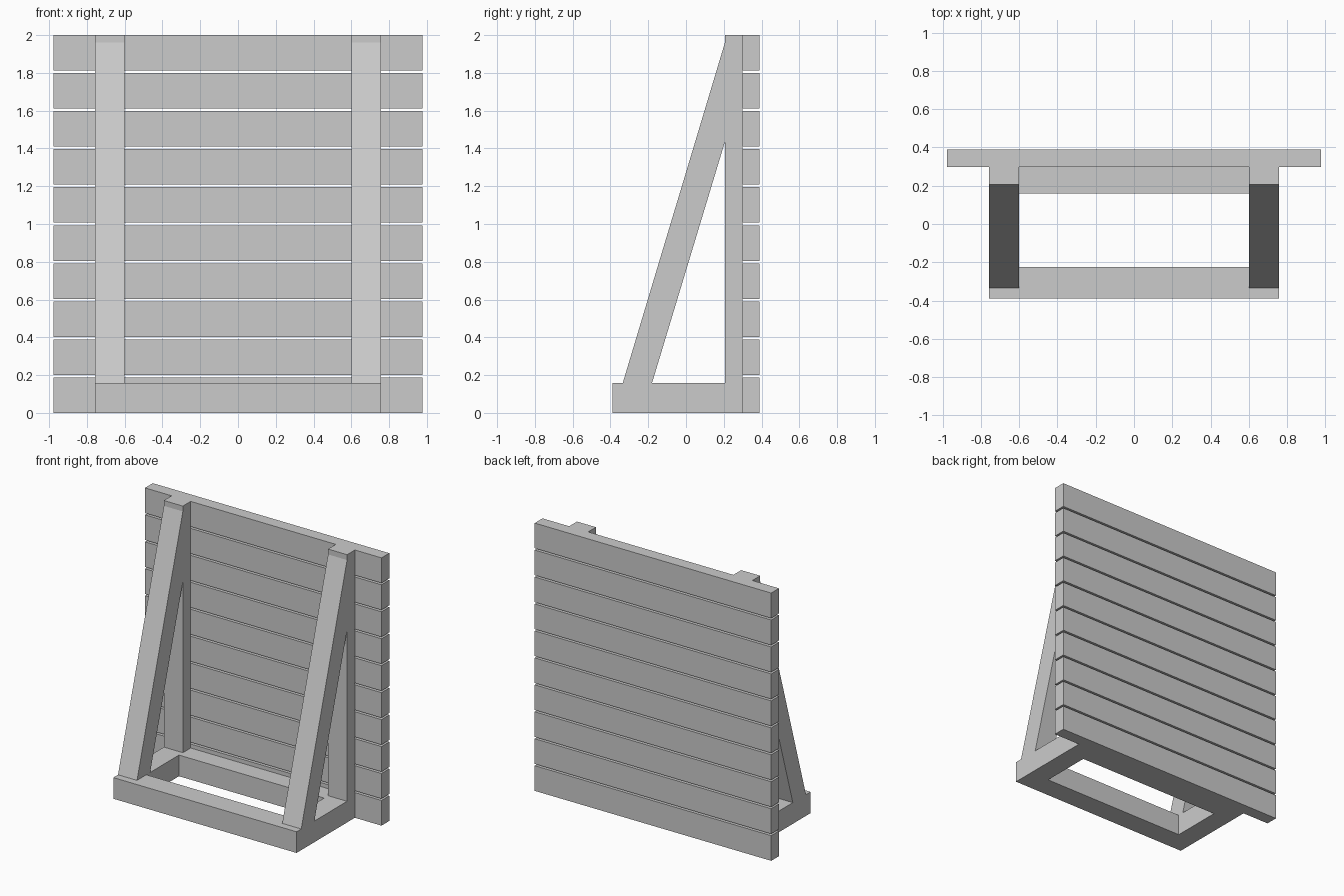
import bpy
import bmesh

if "Cube" in bpy.data.objects:
    bpy.data.objects.remove(bpy.data.objects["Cube"], do_unlink=True)

# Single plain grey for all timber
grey = bpy.data.materials.new("plain_grey")
grey.use_nodes = True
colour = (0.6, 0.6, 0.6, 1)
grey.diffuse_color = colour
grey.node_tree.nodes["Principled BSDF"].inputs["Base Color"].default_value = colour


def prism(name, profile, x0, x1):
    """Extrude a (y, z) outline along x."""
    bm = bmesh.new()
    face = bm.faces.new([bm.verts.new((x0, y, z)) for y, z in profile])
    side = bmesh.ops.extrude_face_region(bm, geom=[face])
    verts = [v for v in side["geom"] if isinstance(v, bmesh.types.BMVert)]
    bmesh.ops.translate(bm, verts=verts, vec=(x1 - x0, 0, 0))
    bmesh.ops.recalc_face_normals(bm, faces=bm.faces)
    mesh = bpy.data.meshes.new(name)
    bm.to_mesh(mesh)
    bm.free()
    mesh.materials.append(grey)
    obj = bpy.data.objects.new(name, mesh)
    bpy.context.collection.objects.link(obj)
    return obj


def beam(name, x0, x1, y0, y1, z0, z1):
    return prism(name, [(y0, z0), (y1, z0), (y1, z1), (y0, z1)], x0, x1)


# Horizontal planks of the panel
planks, plank_height = 10, 0.188
pitch = (2 - plank_height) / (planks - 1)
for i in range(planks):
    z = i * pitch
    beam(f"plank_{i + 1}", -0.977, 0.977, 0.298, 0.39, z, z + plank_height)

# Base cross beams
inner, outer, base_top = 0.6, 0.757, 0.158
beam("front_base_beam", -outer, outer, -0.39, -0.225, 0, base_top)
beam("rear_base_beam", -inner, inner, 0.16, 0.298, 0, base_top)

# Side rails, upright posts and slanted braces, one set per side
for side, s in (("left", 1), ("right", -1)):
    beam(side + "_base_rail", s * inner, s * outer, -0.225, 0.206, 0, base_top)
    beam(side + "_post", s * inner, s * outer, 0.206, 0.298, 0, 2)
    prism(side + "_brace",
          [(-0.335, base_top), (-0.18, base_top), (0.206, 1.435), (0.206, 1.96)],
          s * inner, s * outer)
